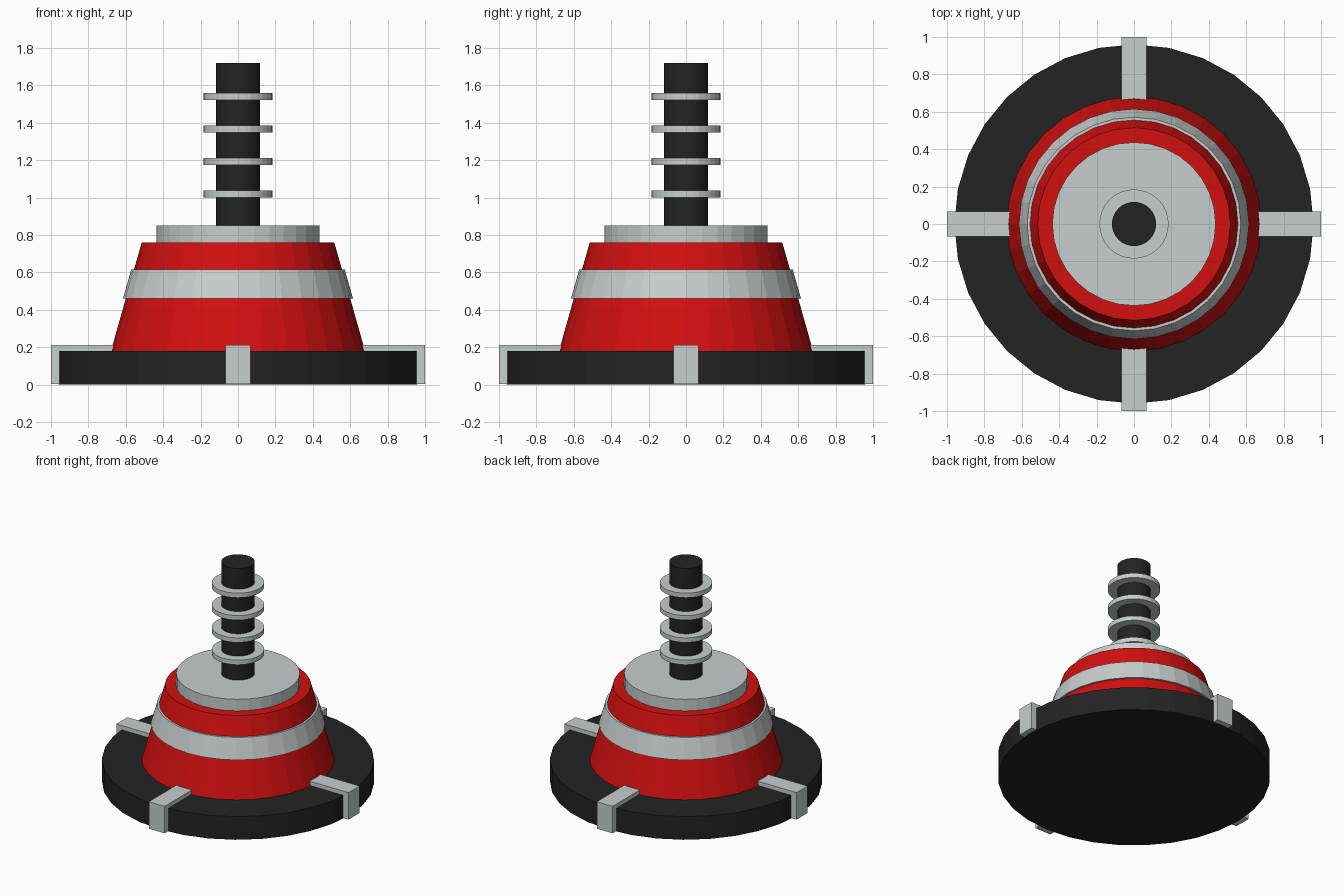
import bpy, bmesh, math
from mathutils import Matrix

if "Cube" in bpy.data.objects:
    bpy.data.objects.remove(bpy.data.objects["Cube"])

SIDES = 32


def material(name, rgb):
    m = bpy.data.materials.new(name)
    m.diffuse_color = (*rgb, 1)
    m.use_nodes = True
    m.node_tree.nodes["Principled BSDF"].inputs["Base Color"].default_value = m.diffuse_color
    return m


BLACK = material("black", (0.017, 0.017, 0.017))
RED = material("red", (0.65, 0.005, 0.005))
GREY = material("light_grey", (0.57, 0.62, 0.61))


def finish(name, bm, mat):
    bmesh.ops.recalc_face_normals(bm, faces=bm.faces)
    mesh = bpy.data.meshes.new(name)
    bm.to_mesh(mesh)
    bm.free()
    mesh.materials.append(mat)
    ob = bpy.data.objects.new(name, mesh)
    bpy.context.collection.objects.link(ob)
    return ob


def frustum(name, r_bottom, r_top, z0, z1, mat):
    """Capped cone or cylinder with a vertex on the x axis."""
    bm = bmesh.new()
    rings = []
    for r, z in ((r_bottom, z0), (r_top, z1)):
        rings.append([bm.verts.new((r * math.cos(math.tau * i / SIDES),
                                    r * math.sin(math.tau * i / SIDES), z))
                      for i in range(SIDES)])
    low, high = rings
    for i in range(SIDES):
        j = (i + 1) % SIDES
        bm.faces.new((low[i], low[j], high[j], high[i]))
    bm.faces.new(low[::-1])
    bm.faces.new(high)
    return finish(name, bm, mat)


# Round foot, tapered body with band, and top cap
frustum("base_disc", 0.96, 0.96, 0, 0.18, BLACK)
frustum("tapered_body", 0.68, 0.515, 0.178, 0.76, RED)
frustum("body_band", 0.615, 0.571, 0.46, 0.615, GREY)
frustum("top_cap", 0.437, 0.437, 0.755, 0.85, GREY)

# Stem with four thin collars
frustum("stem", 0.118, 0.118, 0.845, 1.72, BLACK)
for k in range(4):
    z = 1.019 + 0.174 * k
    frustum(f"stem_collar_{k + 1}", 0.185, 0.185, z - 0.018, z + 0.018, GREY)

# Four L-shaped clips hooked over the edge of the foot
CLIP = [(0.64, 0.178), (0.95, 0.178), (0.95, 0.003), (1.0, 0.003), (1.0, 0.213), (0.64, 0.213)]
for k, side in enumerate(("right", "back", "left", "front")):
    bm = bmesh.new()
    face = bm.faces.new([bm.verts.new((x, -0.068, z)) for x, z in CLIP])
    ext = bmesh.ops.extrude_face_region(bm, geom=[face], use_keep_orig=True)
    moved = [v for v in ext["geom"] if isinstance(v, bmesh.types.BMVert)]
    bmesh.ops.translate(bm, verts=moved, vec=(0, 0.136, 0))
    bm.transform(Matrix.Rotation(k * math.pi / 2, 4, "Z"))
    finish(f"{side}_clip", bm, GREY)
